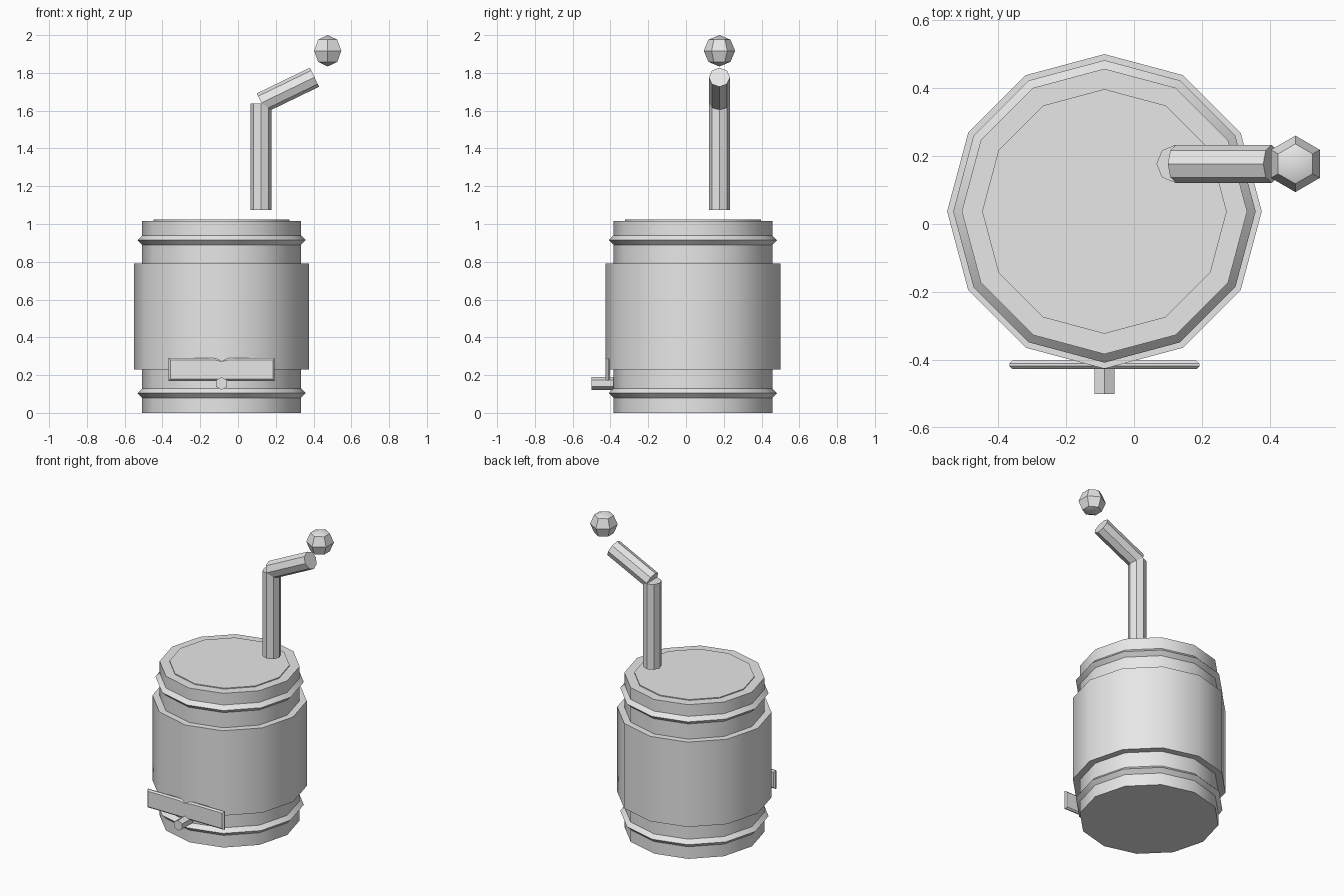
import bpy, bmesh
from math import cos, sin, pi, radians
from mathutils import Vector

cube = bpy.data.objects.get("Cube")
if cube:
    bpy.data.objects.remove(cube, do_unlink=True)

grey = bpy.data.materials.new("light_grey")
grey.use_nodes = True
grey.diffuse_color = (0.8, 0.8, 0.8, 1)
grey.node_tree.nodes["Principled BSDF"].inputs["Base Color"].default_value = (0.8, 0.8, 0.8, 1)


def finish(name, bm, location=(0, 0, 0)):
    """Turn a bmesh into a shaded object."""
    bmesh.ops.recalc_face_normals(bm, faces=bm.faces)
    mesh = bpy.data.meshes.new(name)
    bm.to_mesh(mesh)
    bm.free()
    mesh.materials.append(grey)
    obj = bpy.data.objects.new(name, mesh)
    obj.location = location
    bpy.context.collection.objects.link(obj)
    bpy.ops.object.select_all(action='DESELECT')
    obj.select_set(True)
    bpy.context.view_layer.objects.active = obj
    bpy.ops.object.shade_smooth_by_angle(angle=radians(35))
    return obj


def lathe(name, profile, sides, location):
    """Spin (radius, height) points around z and cap both ends."""
    bm = bmesh.new()
    rings = [[bm.verts.new((r * cos(2 * pi * i / sides), r * sin(2 * pi * i / sides), z))
              for i in range(sides)] for r, z in profile]
    for low, high in zip(rings, rings[1:]):
        for i in range(sides):
            j = (i + 1) % sides
            bm.faces.new((low[i], low[j], high[j], high[i]))
    bm.faces.new(rings[0][::-1])
    bm.faces.new(rings[-1])
    return finish(name, bm, location)


def rod(name, start, end, radius, sides):
    """Straight capped rod between two points."""
    start, axis = Vector(start), Vector(end) - Vector(start)
    obj = lathe(name, [(radius, 0), (radius, axis.length)], sides, start)
    obj.rotation_mode = 'QUATERNION'
    obj.rotation_quaternion = Vector((0, 0, 1)).rotation_difference(axis)
    return obj


# Barrel body with two ridged hoops, wide middle sleeve and raised lid
BX, BY = -0.087, 0.037
R, HOOP, SLEEVE, LID = 0.42, 0.445, 0.463, 0.36


def hoop(z):
    return [(R, z - 0.025), (HOOP, z), (R, z + 0.025)]


lathe("barrel",
      [(R, 0)] + hoop(0.105)
      + [(R, 0.23), (SLEEVE, 0.23), (SLEEVE, 0.79), (R, 0.79)]
      + hoop(0.915) + [(R, 1.017), (LID, 1.017), (LID, 1.023)],
      12, (BX, BY, 0))

# Bent pipe above the lid
PY = 0.177
rod("upright_pipe", (0.122, PY, 1.075), (0.122, PY, 1.637), 0.056, 8)
rod("angled_pipe", (0.124, PY, 1.641), (0.405, PY, 1.777), 0.056, 8)

# Floating ball beyond the pipe end
bm = bmesh.new()
bmesh.ops.create_uvsphere(bm, u_segments=6, v_segments=4, radius=0.083)
ball = finish("ball", bm, (0.475, PY, 1.917))
ball.rotation_euler.z = 0 if any(
    abs(v.co.x) < 0.001 and abs(v.co.y) > 0.08 for v in ball.data.vertices) else pi / 2

# Front plaque, bevelled, with a slight dip in its top edge
bm = bmesh.new()
outline = [(-0.28, 0.17), (0.28, 0.17), (0.28, 0.29), (0.04, 0.29), (0, 0.281),
           (-0.04, 0.29), (-0.28, 0.29)]
face = bm.faces.new([bm.verts.new((x, 0, z)) for x, z in outline])
moved = bmesh.ops.extrude_face_region(bm, geom=[face])["geom"]
bmesh.ops.translate(bm, vec=(0, 0.025, 0),
                    verts=[g for g in moved if isinstance(g, bmesh.types.BMVert)])
bmesh.ops.recalc_face_normals(bm, faces=bm.faces)
rim = [e for e in bm.edges if abs(e.verts[0].co.y - e.verts[1].co.y) < 0.001]
bmesh.ops.bevel(bm, geom=rim, offset=0.009, segments=1, affect='EDGES')
finish("plaque", bm, (BX, -0.427, 0))

# Spout below the plaque
spout = rod("spout", (BX, -0.385, 0.156), (BX, -0.5, 0.156), 0.034, 6)
top = max((spout.rotation_quaternion @ v.co).z for v in spout.data.vertices)
if top < 0.033:
    for v in spout.data.vertices:
        v.co.x, v.co.y = -v.co.y, v.co.x
